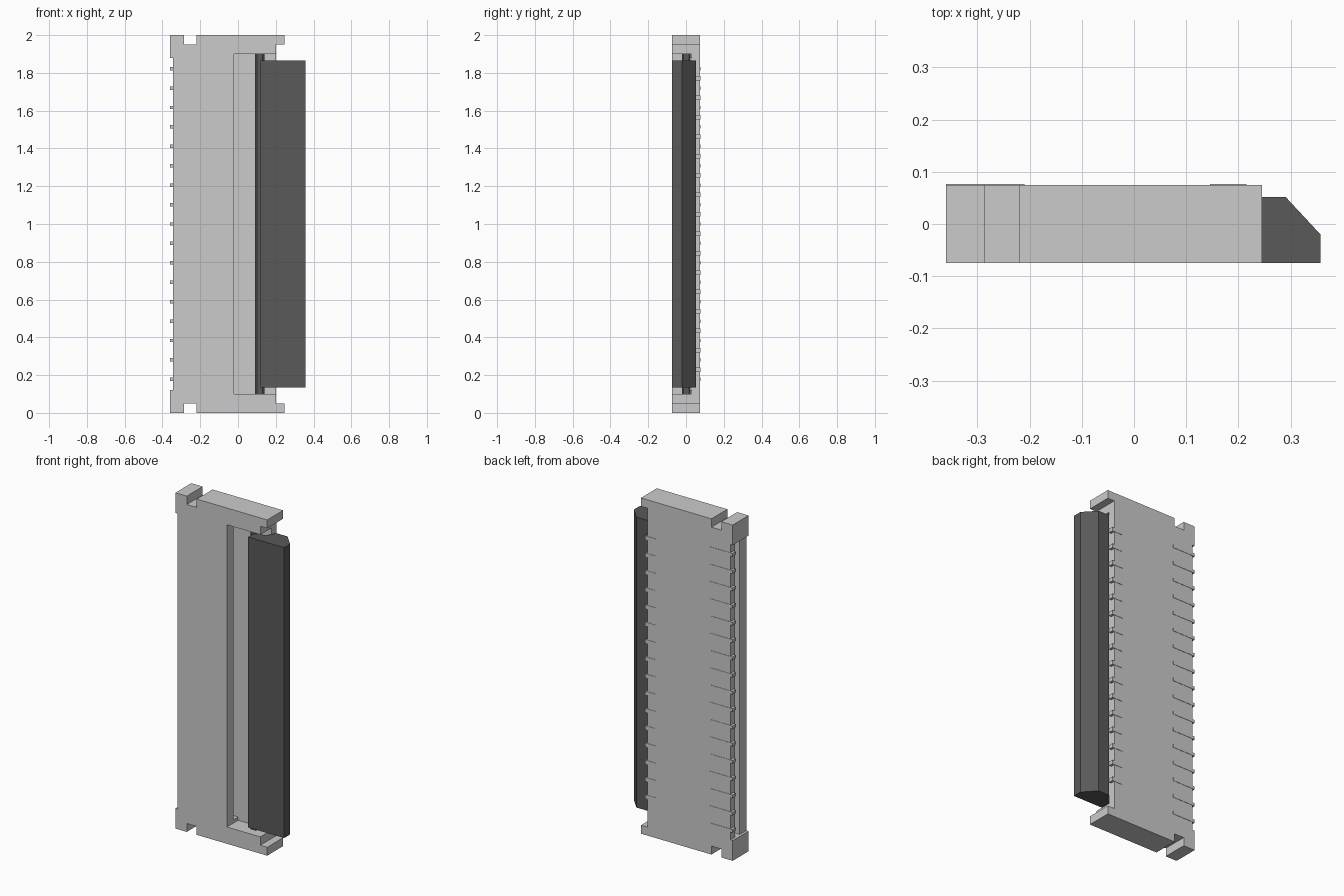
import bpy, bmesh
from mathutils import Vector

if "Cube" in bpy.data.objects:
    bpy.data.objects.remove(bpy.data.objects["Cube"])


def prism(name, pts, lo, hi, axis):
    """Extrude a 2D profile: axis 'y' takes (x, z) points, axis 'z' takes (x, y)."""
    bm = bmesh.new()
    place = (lambda a, b: (a, lo, b)) if axis == 'y' else (lambda a, b: (a, b, lo))
    face = bm.faces.new([bm.verts.new(place(a, b)) for a, b in pts])
    ext = bmesh.ops.extrude_face_region(bm, geom=[face])
    move = Vector((0, hi - lo, 0)) if axis == 'y' else Vector((0, 0, hi - lo))
    bmesh.ops.translate(bm, vec=move,
                        verts=[v for v in ext['geom'] if isinstance(v, bmesh.types.BMVert)])
    bmesh.ops.recalc_face_normals(bm, faces=bm.faces)
    mesh = bpy.data.meshes.new(name)
    bm.to_mesh(mesh)
    bm.free()
    ob = bpy.data.objects.new(name, mesh)
    bpy.context.collection.objects.link(ob)
    return ob


def box(name, x0, x1, y0, y1, z0, z1):
    return prism(name, [(x0, z0), (x1, z0), (x1, z1), (x0, z1)], y0, y1, 'y')


def cut(ob, cutter):
    mod = ob.modifiers.new("cut", 'BOOLEAN')
    mod.operation = 'DIFFERENCE'
    mod.solver = 'EXACT'
    mod.object = cutter
    bpy.context.view_layer.objects.active = ob
    bpy.ops.object.modifier_apply(modifier=mod.name)
    bpy.data.objects.remove(cutter)


# Housing: lower half of the outline, mirrored about z = 1
half = [(-0.345, 0.12), (-0.36, 0.12), (-0.36, 0), (-0.285, 0), (-0.285, 0.05),
        (-0.22, 0.05), (-0.22, 0), (0.245, 0), (0.245, 0.05), (0.2, 0.05)]
outline = half + [(x, 2 - z) for x, z in reversed(half)]
housing = prism("housing", outline, -0.075, 0.0745, 'y')

# Front pocket, open to the right, and the cable slot leading into it
cut(housing, box("pocket_cutter", -0.02, 0.3, -0.2, 0.03, 0.1, 1.9))
cut(housing, box("slot_cutter", -0.5, 0.0, -0.012, 0.03, 0.12, 1.88))

# Contact pins: 17 on the cable side, 16 staggered on the latch side
PITCH = 0.1028
for i in range(17):
    z = 1 + (i - 8) * PITCH
    box(f"cable_side_pin_{i + 1}", -0.36, -0.21, 0.045, 0.0765, z - 0.009, z + 0.009)
for i in range(16):
    z = 1 + (i - 7.5) * PITCH
    box(f"latch_side_pin_{i + 1}", 0.145, 0.215, 0.05, 0.0765, z - 0.012, z + 0.012)

# Dark flip latch and its hinge bar
dark = bpy.data.materials.new("dark_plastic")
dark.diffuse_color = (0.1, 0.1, 0.1, 1)
dark.use_nodes = True
dark.node_tree.nodes["Principled BSDF"].inputs["Base Color"].default_value = dark.diffuse_color
latch = prism("latch", [(0.12, -0.075), (0.357, -0.075), (0.357, -0.02), (0.29, 0.052),
                        (0.218, 0.052), (0.19, 0.0), (0.14, -0.015), (0.12, -0.02)],
              0.135, 1.865, 'z')
hinge = prism("hinge_bar", [(0.09, -0.012), (0.1, -0.022), (0.13, -0.022), (0.14, -0.012),
                            (0.14, 0.015), (0.13, 0.025), (0.1, 0.025), (0.09, 0.015)],
              0.1, 1.9, 'z')
for ob in (latch, hinge):
    ob.data.materials.append(dark)
